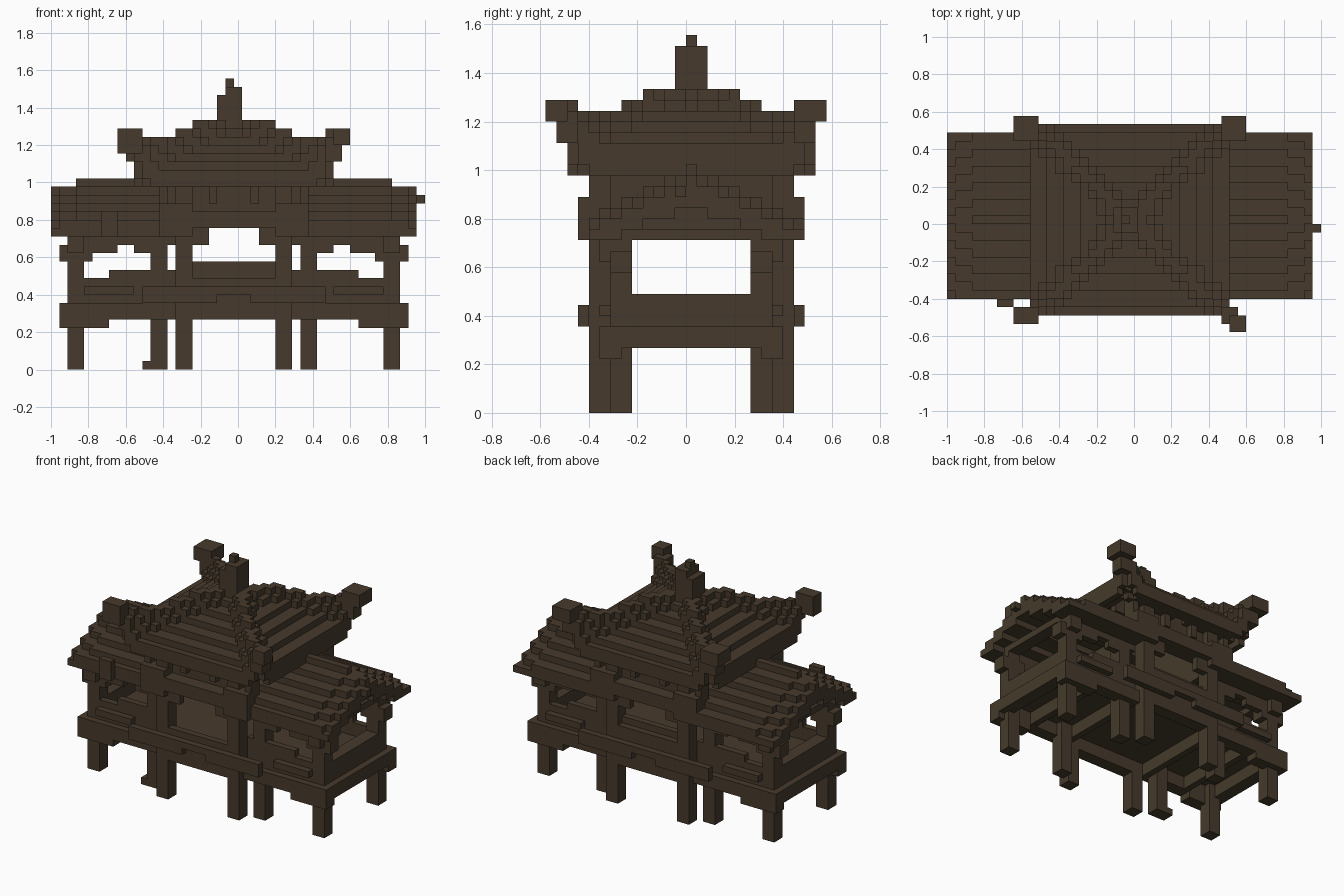
import bpy
import bmesh
from mathutils import Vector

if "Cube" in bpy.data.objects:
    bpy.data.objects.remove(bpy.data.objects["Cube"], do_unlink=True)

U = 2 / 45          # size of one building block
MID = 22            # mirror plane of the building, in blocks
MIDY = 13.5

wood = bpy.data.materials.new("dark_brown_wood")
wood.use_nodes = True
wood.diffuse_color = (0.061, 0.042, 0.025, 1)
wood.node_tree.nodes["Principled BSDF"].inputs["Base Color"].default_value = wood.diffuse_color
wood.node_tree.nodes["Principled BSDF"].inputs["Roughness"].default_value = 0.9


def box(i0, i1, j0, j1, k0, k1):
    return {(i, j, k) for i in range(i0, i1) for j in range(j0, j1) for k in range(k0, k1)}


def mirror_x(cells):
    return cells | {(2 * MID - 1 - i, j, k) for i, j, k in cells}


def mirror_y(cells):
    return cells | {(i, int(2 * MIDY) - 1 - j, k) for i, j, k in cells}


def both(cells):
    return mirror_y(mirror_x(cells))


def build(name, cells):
    """Skin a set of blocks with only its outer faces."""
    bm = bmesh.new()
    verts = {}

    def vert(p):
        key = tuple(int(c) for c in p)
        if key not in verts:
            verts[key] = bm.verts.new((-1 + key[0] * U, (key[1] - 13) * U, key[2] * U))
        return verts[key]

    for cell in sorted(cells):
        for axis in range(3):
            for side in (0, 1):
                n = list(cell)
                n[axis] += 1 if side else -1
                if tuple(n) in cells:
                    continue
                a, b = Vector((0, 0, 0)), Vector((0, 0, 0))
                a[(axis + 1) % 3] = b[(axis + 2) % 3] = 1
                base = Vector(cell)
                base[axis] += side
                ring = [base, base + a, base + a + b, base + b]
                bm.faces.new([vert(p) for p in (ring if side else ring[::-1])])
    mesh = bpy.data.meshes.new(name)
    bm.to_mesh(mesh)
    bm.free()
    mesh.materials.append(wood)
    obj = bpy.data.objects.new(name, mesh)
    bpy.context.collection.objects.link(obj)


# Posts
build("hall_columns", both(box(15, 17, 4, 6, 0, 23)))
build("wing_outer_posts", both(box(2, 4, 6, 8, 0, 17)))
build("wing_inner_posts", both(box(12, 14, 6, 8, 0, 18)) | box(11, 12, 6, 8, 0, 1))

# Hall floor, railings and ledges
build("hall_floor", box(15, 29, 5, 22, 8, 9) | both(box(15, 22, 5, 6, 6, 10)))
build("hall_front_rail", box(17, 27, 4, 5, 6, 11))
build("hall_back_rail", box(17, 27, 21, 23, 6, 12) | box(17, 27, 21, 22, 12, 13))
build("hall_ledge", both(box(11, 20, 3, 4, 8, 10) | box(20, 22, 3, 4, 9, 10)))

# Wing floors with their rails and skirting
build("wing_floor", mirror_x(box(3, 15, 7, 20, 8, 9)))
build("wing_skirting", both(box(1, 7, 5, 7, 5, 8) | box(7, 15, 5, 7, 6, 8)
                            | box(1, 3, 5, 14, 6, 8)))
build("wing_rails", both(box(2, 7, 6, 7, 8, 11) | box(7, 15, 6, 7, 8, 12)
                         | box(2, 4, 6, 14, 8, 11)))
build("wing_rail_caps", both(box(4, 10, 5, 6, 9, 10)))
build("floor_joists", both(box(7, 8, 7, 14, 6, 8) | box(14, 15, 5, 14, 6, 8)))

# Wing beams and stepped corner brackets
build("wing_beams", both(box(2, 15, 6, 7, 15, 17) | box(2, 4, 6, 14, 16, 17)))
build("wing_brackets", both(box(1, 5, 6, 8, 13, 15) | box(5, 8, 6, 7, 14, 15)
                            | box(2, 4, 5, 6, 14, 16) | box(10, 12, 6, 7, 14, 15)))

# Hall lintels, arch brackets and upper walls
build("hall_lintels", both(box(13, 17, 3, 5, 16, 20) | box(17, 19, 4, 5, 15, 17)
                           | box(17, 22, 3, 5, 17, 19)))
build("hall_upper_wall", both(box(15, 22, 5, 6, 17, 24) | box(15, 16, 5, 14, 16, 25)
                              | box(13, 15, 5, 6, 18, 23)))
eave_blocks = set()
for i in range(13, 22, 3):
    eave_blocks |= box(i, i + 1, 4, 5, 20, 22) | box(i - 1, i + 2, 4, 5, 22, 23)
for j in range(5, 14, 3):
    eave_blocks |= box(13, 15, j, j + 1, 22, 25)
build("eave_blocks", both(eave_blocks))

# Stepped wing roofs, drooping at the gable ends
wing_roof = set()
for i in range(15):
    for j in range(4, 24):
        d = abs(j + 0.5 - MIDY)
        top = 23 - int((d + (3 if i < 1 else 2 if i < 3 else 1)) / 2)
        low = 16 + (d < 7) + (d < 5) + (d < 2)
        wing_roof |= box(i, i + 1, j, j + 1, min(low, top - 1), top)
build("wing_roofs", mirror_x(wing_roof) | box(44, 45, 12, 13, 20, 21))
build("wing_eave_block", box(6, 8, 3, 4, 16, 19))


# Sagging main roof with four raised hips
def roof_height(i, j):
    u, w = abs(i + 0.5 - MID) / 12, abs(j + 0.5 - MIDY) / 11.5
    d = max(u, w)
    face = 24.6 + 5.4 * (1 - u) if u > w else 23.8 + 6.2 * (1 - w)
    hip = 30 if d < 0.41 else 29 if d < 0.58 else 28
    blend = min(1, max(0, 1.25 - abs(u - w) / 0.18))
    return round(face + (hip - face) * blend)


main_roof = set()
for i in range(10, 34):
    for j in range(2, 25):
        top = roof_height(i, j)
        near = min(roof_height(i + a, j + b) for a, b in ((1, 0), (-1, 0), (0, 1), (0, -1)))
        main_roof |= box(i, i + 1, j, j + 1, min(top, near) - 2, top)
build("main_roof", main_roof)

# Lower rim under the eaves
build("eave_rim", both(box(12, 22, 2, 3, 22, 23) | box(10, 11, 5, 14, 23, 24)))

# Upturned corners
tips = box(8, 11, 1, 3, 26, 29) | box(8, 11, 23, 26, 27, 29) | box(33, 36, 23, 26, 27, 29)
tips |= box(34, 36, 0, 2, 27, 29) | box(33, 35, 1, 3, 25, 28)
tips |= box(9, 11, 23, 25, 25, 27) | box(33, 35, 23, 25, 25, 27)
build("roof_corner_tips", tips)

# Finial
build("finial", box(20, 21, 12, 15, 29, 33) | box(21, 23, 12, 15, 29, 34)
      | box(21, 22, 13, 14, 34, 35))
